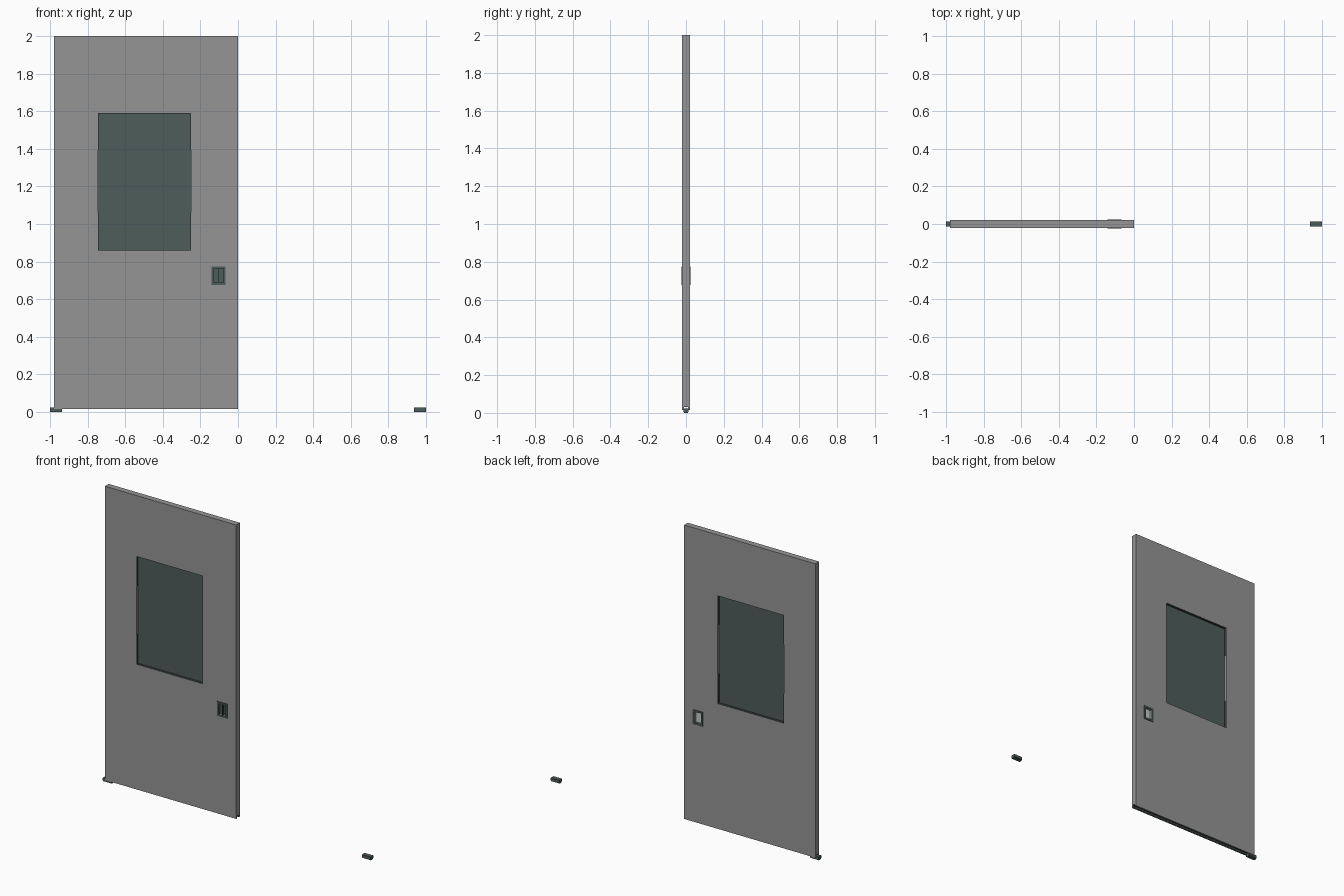
import bpy, bmesh

if "Cube" in bpy.data.objects:
    bpy.data.objects.remove(bpy.data.objects["Cube"])

def material(name, col):
    m = bpy.data.materials.new(name)
    m.diffuse_color = (*col, 1)
    m.use_nodes = True
    m.node_tree.nodes["Principled BSDF"].inputs["Base Color"].default_value = m.diffuse_color
    return m

GREY = material("door grey", (0.30, 0.30, 0.30))
GLASS = material("smoky glass", (0.076, 0.109, 0.105))
DARK = material("dark trim", (0.04, 0.052, 0.052))
LIGHT = material("light liner", (0.55, 0.60, 0.60))

def boxes(name, mat, spans):
    """One object from boxes given as (x0, x1, y0, y1, z0, z1)."""
    bm = bmesh.new()
    for s in spans:
        vs = bmesh.ops.create_cube(bm, size=1)["verts"]
        for v in vs:
            v.co = [(s[2*i] + s[2*i+1]) / 2 + v.co[i] * (s[2*i+1] - s[2*i]) for i in range(3)]
    me = bpy.data.meshes.new(name)
    bm.to_mesh(me)
    bm.free()
    me.materials.append(mat)
    ob = bpy.data.objects.new(name, me)
    bpy.context.collection.objects.link(ob)
    return ob

def ring(x0, x1, z0, z1, w, y0, y1):
    """Four boxes forming a rectangular frame of width w."""
    return [(x0, x0 + w, y0, y1, z0, z1), (x1 - w, x1, y0, y1, z0, z1),
            (x0 + w, x1 - w, y0, y1, z0, z0 + w), (x0 + w, x1 - w, y0, y1, z1 - w, z1)]

# Door leaf with window opening, handle opening and floor groove
door = boxes("door_leaf", GREY, [(-0.98, 0, -0.02, 0.02, 0.016, 2.0)])
WX0, WX1, WZ0, WZ1 = -0.745, -0.25, 0.86, 1.59
HX0, HX1, HZ0, HZ1 = -0.14, -0.066, 0.676, 0.774
cuts = [(WX0, WX1, -0.1, 0.1, WZ0, WZ1),
        (HX0 + 0.012, HX1 - 0.012, -0.1, 0.1, HZ0 + 0.012, HZ1 - 0.012),
        (-1.1, 0.1, -0.011, 0.011, -0.1, 0.034)]
bpy.context.view_layer.objects.active = door
for c in cuts:
    cutter = boxes("cutter", GREY, [c])
    cutter.hide_render = True
    mod = door.modifiers.new("cut", "BOOLEAN")
    mod.object = cutter
    mod.solver = "EXACT"
    bpy.ops.object.modifier_apply(modifier=mod.name)
    bpy.data.objects.remove(cutter)

# Window pane and dark lining of the opening, with bare middle on the sides
boxes("window_glass", GLASS, [(WX0 - 0.002, WX1 + 0.002, -0.003, 0.003, WZ0 - 0.002, WZ1 + 0.002)])
t, d = 0.002, 0.0185
lining = [(WX0, WX1, -d, d, WZ0 - t, WZ0 + t), (WX0, WX1, -d, d, WZ1 - t, WZ1 + t)]
for x in (WX0, WX1):
    lining += [(x - t, x + t, -d, d, WZ0, WZ0 + 0.2), (x - t, x + t, -d, d, WZ1 - 0.2, WZ1)]
boxes("window_lining", DARK, lining)

# Recessed pull handle: a frame on each face, cup floors and a pull bar
for side, s in (("front", -1), ("back", 1)):
    y0, y1 = sorted((s * 0.005, s * 0.0245))
    boxes("handle_frame_" + side, GLASS, ring(HX0, HX1, HZ0, HZ1, 0.012, y0, y1))
inner = (HX0 + 0.01, HX1 - 0.01)
boxes("handle_cup_front", GLASS, [(*inner, -0.007, -0.001, HZ0 + 0.01, HZ1 - 0.01)])
boxes("handle_cup_back", LIGHT, [(*inner, 0.001, 0.007, HZ0 + 0.01, HZ1 - 0.01)])
boxes("handle_pull_bar", DARK, [(-0.104, -0.100, -0.02, -0.006, HZ0 + 0.012, HZ1 - 0.012)])

# Dark lining inside the floor groove
boxes("groove_lining", DARK, [(-0.979, -0.001, -0.011, 0.011, 0.030, 0.036),
                              (-0.979, -0.001, -0.0125, -0.0095, 0.0165, 0.034),
                              (-0.979, -0.001, 0.0095, 0.0125, 0.0165, 0.034)])

# Floor guides at both ends of the travel: narrow foot under a wider block
for side, x in (("left", -1.0), ("right", 0.936)):
    boxes("floor_guide_" + side, GLASS, [(x, x + 0.064, -0.010, 0.010, 0.0, 0.006),
                                         (x, x + 0.064, -0.0145, 0.0145, 0.005, 0.024)])
